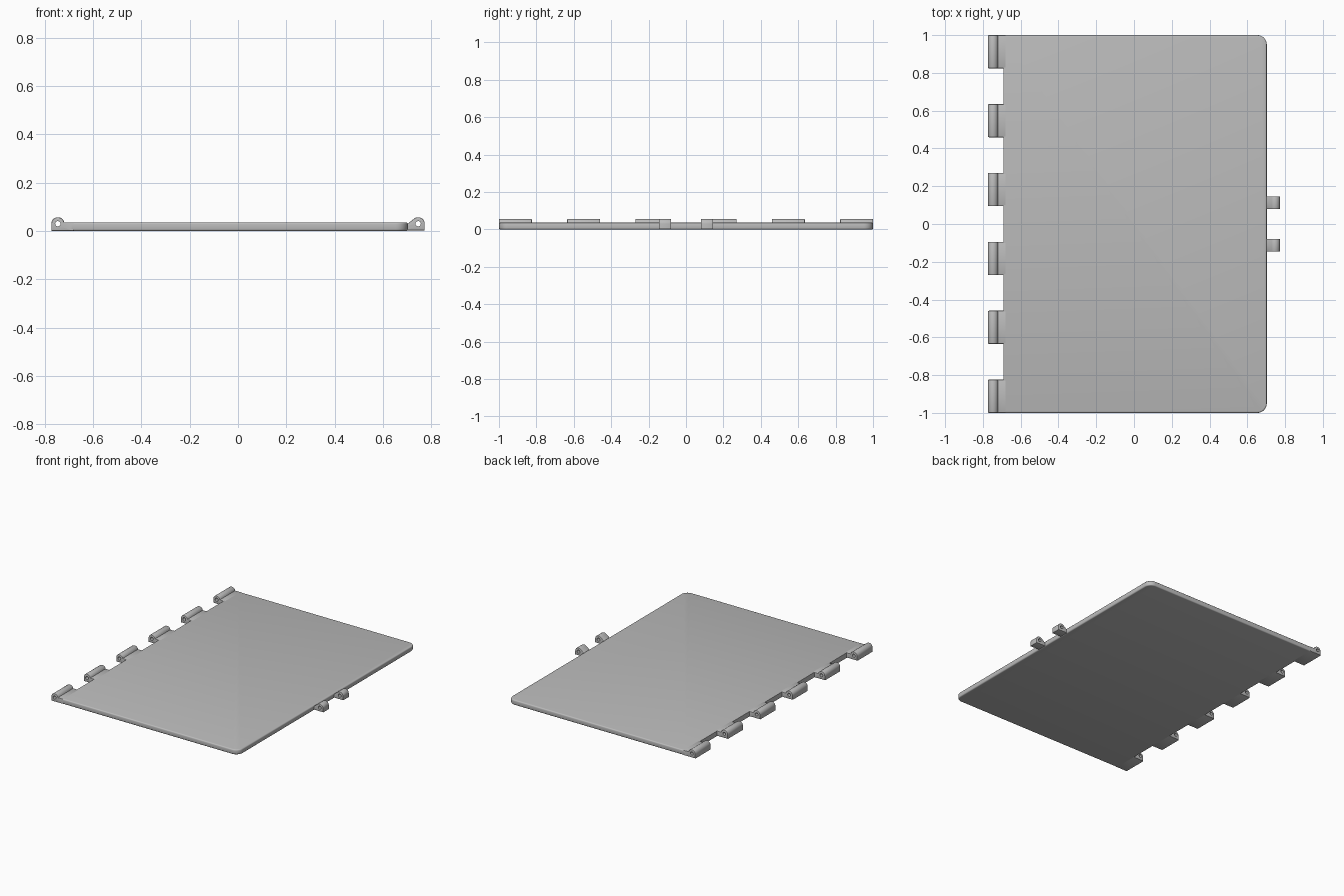
import bpy, bmesh
from math import sin, cos, pi, radians
from mathutils import Vector

if "Cube" in bpy.data.objects:
    bpy.data.objects.remove(bpy.data.objects["Cube"])

THICK = 0.036      # panel thickness
ROUND = 0.008      # edge rounding
PIN_X, PIN_Z = 0.746, 0.03
BARREL, HOLE = 0.027, 0.011

grey = bpy.data.materials.new("plain grey")
grey.use_nodes = True
colour = (0.5, 0.5, 0.5, 1)
grey.diffuse_color = colour
grey.node_tree.nodes["Principled BSDF"].inputs["Base Color"].default_value = colour


def finish(bm, name):
    bmesh.ops.recalc_face_normals(bm, faces=bm.faces)
    mesh = bpy.data.meshes.new(name)
    bm.to_mesh(mesh)
    bm.free()
    mesh.materials.append(grey)
    obj = bpy.data.objects.new(name, mesh)
    bpy.context.collection.objects.link(obj)
    bpy.ops.object.select_all(action='DESELECT')
    obj.select_set(True)
    bpy.context.view_layer.objects.active = obj
    bpy.ops.object.shade_smooth_by_angle(angle=radians(35))
    return obj


def arc(cx, cz, r, start, end, steps):
    angles = [radians(start + (end - start) * i / steps) for i in range(steps + 1)]
    return [(cx + r * cos(a), cz + r * sin(a)) for a in angles]


# Panel: stacked outlines, rounded free corners, straight hinge edge
def panel():
    bm = bmesh.new()
    left, right, half, corner = -0.69, 0.703, 1.0, 0.05
    section = [(ROUND * (1 - sin(a)), ROUND * (1 - cos(a)))
               for a in (0, pi / 6, pi / 3, pi / 2)]
    section += [(inset, THICK - z) for inset, z in reversed(section)]
    loops = []
    for inset, z in section:
        r = corner - inset
        outline = [(left, -half + inset)]
        outline += arc(right - corner, -half + corner, r, -90, 0, 8)
        outline += arc(right - corner, half - corner, r, 0, 90, 8)
        outline += [(left, half - inset)]
        loops.append([bm.verts.new((x, y, z)) for x, y in outline])
    for low, high in zip(loops, loops[1:]):
        for i in range(len(low)):
            j = (i + 1) % len(low)
            bm.faces.new((low[i], low[j], high[j], high[i]))
    bm.faces.new(loops[0])
    bm.faces.new(loops[-1])
    return finish(bm, "panel")


# Lug: a side profile with a pin hole, extruded along y, ends softened
def lug(name, profile, side, y_mid, length, soft):
    bm = bmesh.new()
    hole = arc(PIN_X, PIN_Z, HOLE, 0, 345, 23)
    edges = []
    for ring in (profile, hole):
        vs = [bm.verts.new((x * side, y_mid - length / 2, z)) for x, z in ring]
        edges += [bm.edges.new((vs[i - 1], vs[i])) for i in range(len(vs))]
    bmesh.ops.triangle_fill(bm, use_beauty=True, edges=edges)
    cap = bmesh.ops.extrude_face_region(bm, geom=bm.faces[:], use_keep_orig=True)
    for v in [g for g in cap["geom"] if isinstance(g, bmesh.types.BMVert)]:
        v.co.y += length
    bmesh.ops.recalc_face_normals(bm, faces=bm.faces)
    root = min(x for x, z in profile)
    pin = Vector((PIN_X * side, 0, PIN_Z))
    rim = []
    for e in bm.edges:
        mid = (e.verts[0].co + e.verts[1].co) / 2
        off = Vector((mid.x, 0, mid.z)) - pin
        if (len(e.link_faces) == 2 and e.calc_face_angle(0) > 1.4
                and abs(abs(mid.y - y_mid) - length / 2) < 1e-5
                and off.length > HOLE * 1.5 and abs(mid.x) > root + 1e-4):
            rim.append(e)
    bmesh.ops.bevel(bm, geom=rim, offset=soft, segments=2, profile=0.5, affect='EDGES')
    return finish(bm, name)


panel()

# Six hinge knuckles along the left edge
wall = PIN_X + BARREL
knuckle_profile = [(0.68, 0), (wall, 0)]
knuckle_profile += arc(PIN_X, PIN_Z, BARREL, 0, 167, 14) + [(0.68, THICK)]
for i in range(6):
    lug(f"hinge_knuckle_{i + 1}", knuckle_profile, -1, (i - 2.5) * 0.3648, 0.176, 0.005)

# Two latch ears on the opposite edge
ear_profile = [(0.69, 0.003), (wall, 0.003)]
ear_profile += arc(PIN_X, PIN_Z, BARREL, 0, 130, 12) + [(0.69, 0.02)]
for name, y in (("back", 0.1125), ("front", -0.1125)):
    lug(f"latch_ear_{name}", ear_profile, 1, y, 0.066, 0.003)
